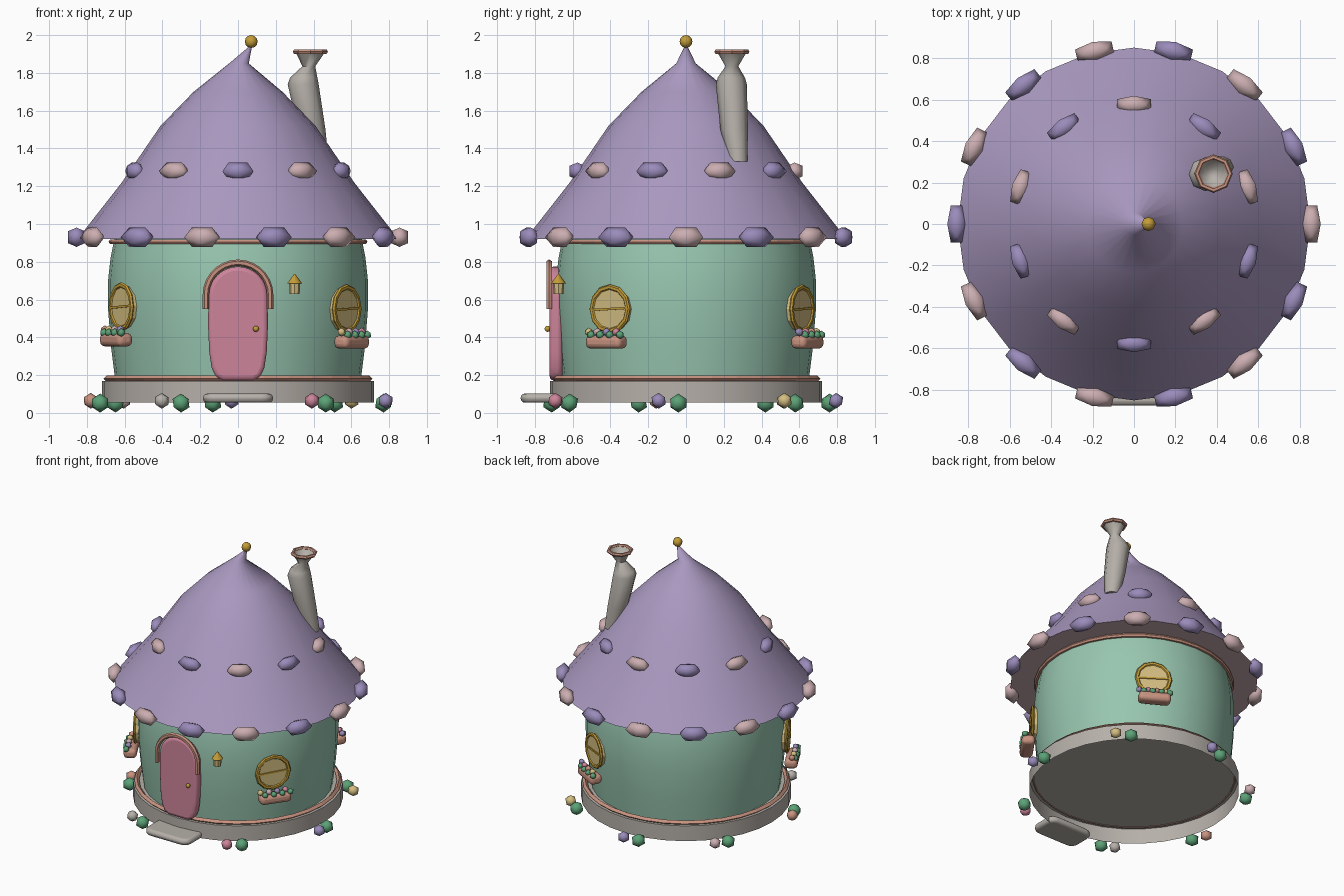
import bpy, bmesh
from math import pi, sin, cos, radians
from mathutils import Matrix, Euler, Vector

if "Cube" in bpy.data.objects:
    bpy.data.objects.remove(bpy.data.objects["Cube"])


def material(name, *rgb):
    color = [((c / 255 + 0.055) / 1.055) ** 2.4 for c in rgb] + [1]
    m = bpy.data.materials.new(name)
    m.use_nodes = True
    m.diffuse_color = color
    m.node_tree.nodes["Principled BSDF"].inputs["Base Color"].default_value = color
    return m


WALL = material("sage green", 152, 198, 176)
ROOF = material("lavender", 170, 153, 192)
LILAC = material("deep lilac", 154, 139, 186)
BLUSH = material("blush", 204, 174, 177)
TRIM = material("terracotta pink", 200, 147, 128)
GOLD = material("gold", 196, 157, 56)
STONE = material("stone grey", 182, 176, 169)
DOOR = material("rose", 206, 132, 155)
GLASS = material("warm glass", 212, 190, 130)
LEAF = material("leaf green", 92, 162, 119)


def at(angle, r, z, scale=(1, 1, 1), rot=(0, 0, 0)):
    """Frame at an angle round the house: local x points outward."""
    return Matrix.Rotation(radians(angle), 4, 'Z') @ Matrix.LocRotScale(
        Vector((r, 0, z)), Euler(rot), Vector(scale))


def finish(name, mat, matrix=None, smooth=0, bevel=0):
    o = bpy.context.object
    o.name = name
    o.data.materials.clear()
    o.data.materials.append(mat)
    if matrix:
        o.matrix_world = matrix
        bpy.ops.object.transform_apply(location=False, rotation=False, scale=True)
    if smooth:
        bpy.ops.object.shade_smooth_by_angle(angle=radians(smooth))
    if bevel:
        b = o.modifiers.new("soft edges", 'BEVEL')
        b.width, b.segments = bevel, 3
    return o


def activate(data):
    o = bpy.data.objects.new("part", data)
    bpy.context.collection.objects.link(o)
    bpy.ops.object.select_all(action='DESELECT')
    bpy.context.view_layer.objects.active = o
    o.select_set(True)


def from_bmesh(bm):
    bmesh.ops.recalc_face_normals(bm, faces=bm.faces)
    me = bpy.data.meshes.new("part")
    bm.to_mesh(me)
    bm.free()
    activate(me)


def stack(name, mat, sections, sides, smooth=40, floor=True):
    """Loft through horizontal rings given as x, y, z, radius."""
    bm = bmesh.new()
    rings = [[bm.verts.new((x + r * cos(2 * pi * i / sides),
                            y + r * sin(2 * pi * i / sides), z))
              for i in range(sides)] for x, y, z, r in sections]
    for a, b in zip(rings, rings[1:]):
        for i in range(sides):
            j = (i + 1) % sides
            bm.faces.new((a[i], a[j], b[j], b[i]))
    if floor:
        bm.faces.new(rings[0])
    bm.faces.new(rings[-1])
    from_bmesh(bm)
    return finish(name, mat, smooth=smooth)


def ring(name, mat, matrix, major, minor, seg, sides):
    bpy.ops.mesh.primitive_torus_add(major_radius=major, minor_radius=minor,
                                     major_segments=seg, minor_segments=sides)
    finish(name, mat, matrix)


def blob(name, mat, angle, r, z, size):
    bpy.ops.mesh.primitive_ico_sphere_add(subdivisions=1, radius=size)
    finish(name, mat, at(angle, r, z), smooth=60)


def box(name, mat, matrix, bevel=0):
    bpy.ops.mesh.primitive_cube_add(size=1)
    finish(name, mat, matrix, 35 if bevel else 0, bevel)


def slab(name, mat, outline, offset, bevel):
    """Extrude a flat outline along an offset and soften its rim."""
    bm = bmesh.new()
    face = bm.faces.new([bm.verts.new(p) for p in outline])
    moved = bmesh.ops.extrude_face_region(bm, geom=[face], use_keep_orig=True)["geom"]
    bmesh.ops.translate(bm, vec=offset,
                        verts=[v for v in moved if isinstance(v, bmesh.types.BMVert)])
    from_bmesh(bm)
    finish(name, mat, smooth=40, bevel=bevel)


# Hollow base, walls and trims
stack("stone_base", STONE, [(0, 0, 0.055, 0.72), (0, 0, 0.17, 0.72)], 32, floor=False)
stack("wall", WALL, [(0, 0, z, r) for z, r in
                     ((0.172, 0.65), (0.35, 0.672), (0.55, 0.688), (0.7, 0.688),
                      (0.82, 0.675), (0.92, 0.655))], 32)
ring("lower_trim", TRIM, at(0, 0, 0.182), 0.695, 0.017, 32, 4)
ring("upper_trim", TRIM, at(0, 0, 0.906), 0.67, 0.015, 32, 6)

# Roof with a bent tip and a pale underside
roof = stack("roof", ROOF, [(x, 0, z, r) for x, z, r in
                            ((0, 0.92, 0.85), (0, 1.22, 0.615), (0, 1.52, 0.41),
                             (0, 1.7, 0.235), (0.005, 1.85, 0.052),
                             (0.07, 1.945, 0.005))], 24, 75)
roof.data.materials.append(BLUSH)
for f in roof.data.polygons:
    f.material_index = int(f.normal.z < -0.9)
bpy.ops.mesh.primitive_uv_sphere_add(segments=8, ring_count=6, radius=0.034)
finish("finial", GOLD, Matrix.Translation((0.07, 0, 1.966)), 60)

# Roof tiles in two alternating rows, each a flattened faceted stone
for count, start, r, z, size in ((14, 0, 0.855, 0.93, (0.053, 0.106, 0.06)),
                                 (10, 18, 0.575, 1.28, (0.05, 0.096, 0.053))):
    for i in range(count):
        bpy.ops.mesh.primitive_ico_sphere_add(subdivisions=1, radius=1)
        bpy.context.object.data.transform(
            Matrix.Rotation(pi / 2, 4, 'Z') @ Matrix.Rotation(-radians(31.72), 4, 'Y'))
        finish("roof_tile", LILAC if i % 2 else BLUSH,
               at(start + i * 360 / count, r, z, size), 75)

# Crooked chimney with a pinched neck and hollow flared lip
stack("chimney", STONE, [(0.43, 0.275, 1.33, 0.05), (0.39, 0.255, 1.5, 0.073),
                         (0.345, 0.24, 1.74, 0.082), (0.348, 0.24, 1.775, 0.072),
                         (0.375, 0.243, 1.835, 0.034), (0.383, 0.243, 1.91, 0.078),
                         (0.383, 0.243, 1.912, 0.07), (0.377, 0.243, 1.85, 0.028)], 8, 62)
ring("chimney_lip", TRIM, Matrix.Translation((0.383, 0.243, 1.912)), 0.08, 0.013, 8, 6)

# Door slab: arched top, rounded foot
half = [(0.08, 0.172), (0.118, 0.19), (0.14, 0.24), (0.152, 0.32), (0.158, 0.45)]
arch = [(0.157 * cos(pi * i / 16), 0.615 + 0.16 * sin(pi * i / 16)) for i in range(17)]
outline = half + arch + [(-x, z) for x, z in reversed(half)]
slab("door", DOOR, [(x, -0.655, z) for x, z in outline], (0, -0.067, 0), 0.022)

# Door arch tube
path = [(0.17, 0.55)] + [(0.17 * cos(pi * i / 14), 0.625 + 0.17 * sin(pi * i / 14))
                         for i in range(15)] + [(-0.17, 0.55)]
curve = bpy.data.curves.new("arch", 'CURVE')
curve.dimensions = '3D'
curve.bevel_depth, curve.bevel_resolution, curve.use_fill_caps = 0.017, 1, True
line = curve.splines.new('POLY')
line.points.add(len(path) - 1)
for p, (x, z) in zip(line.points, path):
    p.co = (x, -0.725, z, 1)
activate(curve)
bpy.ops.object.convert(target='MESH')
finish("door_arch", TRIM, smooth=50)

# Knob, lantern and rounded doorstep
bpy.ops.mesh.primitive_uv_sphere_add(segments=8, ring_count=6, radius=0.016)
finish("door_knob", GOLD, Matrix.Translation((0.095, -0.733, 0.445)), 60)
stack("lantern_body", GLASS, [(0.3, -0.675, 0.63, 0.026), (0.3, -0.675, 0.69, 0.03)], 8)
stack("lantern_cap", GOLD, [(0.3, -0.675, 0.685, 0.04), (0.3, -0.675, 0.735, 0.003)], 8)
corners = [(sx * 0.125 + 0.06 * cos(a), sy * 0.05 - 0.765 + 0.06 * sin(a))
           for q, (sx, sy) in enumerate(((1, 1), (-1, 1), (-1, -1), (1, -1)))
           for a in [pi / 2 * (q + k / 4) for k in range(5)]]
slab("doorstep", STONE, [(x, y, 0.054) for x, y in corners], (0, 0, 0.048), 0.021)

# Round windows with flower boxes
blooms = [GLASS, BLUSH, LILAC, DOOR, TRIM]
upright = (0, pi / 2, 0)
for w, (a, z) in enumerate(((-35, 0.55), (61, 0.55), (208.5, 0.562))):
    bpy.ops.mesh.primitive_cylinder_add(vertices=12, radius=0.12, depth=0.05)
    finish("window_glass", GLASS, at(a, 0.68, z, rot=upright))
    ring("window_frame", GOLD, at(a, 0.703, z, (1, 1, 0.7), upright), 0.116, 0.015, 12, 6)
    box("window_bar", GOLD, at(a, 0.704, z, (0.016, 0.23, 0.012), (0.05, 0, 0)))
    box("flower_box", TRIM, at(a, 0.735, z - 0.175, (0.09, 0.225, 0.07)), 0.026)
    for i in range(4):
        side = (i - 1.5) * 4.6
        blob("box_leaf", LEAF, a + side + 1, 0.768, z - 0.137, 0.023)
        blob("box_flower", blooms[(i + 2 * w) % 5], a + side - 1.3, 0.752, z - 0.122, 0.023)

# Shrubs and flowers round the base
petals = [DOOR, LILAC, GLASS, LILAC, BLUSH, TRIM, STONE]
for angle, petal in zip((-53, -3, 48.5, 100, 147, 199, 247), petals):
    blob("shrub", LEAF, angle, 0.772, 0.052, 0.05)
    blob("ground_flower", petal, angle - 7.5, 0.795, 0.064, 0.042)
